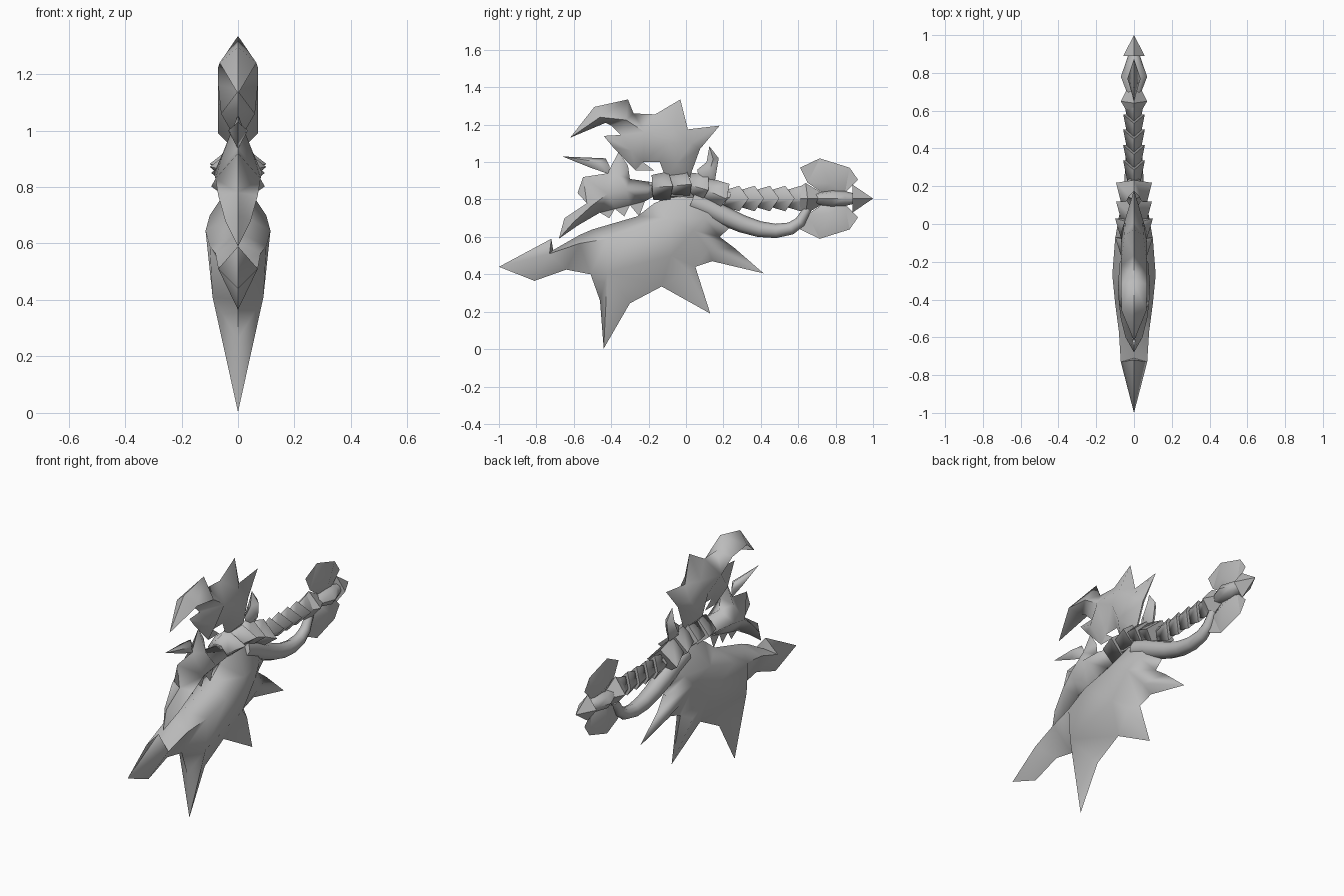
import bpy, bmesh, math
from mathutils import Vector
from mathutils.geometry import delaunay_2d_cdt

old = bpy.data.objects.get("Cube")
if old:
    bpy.data.objects.remove(old, do_unlink=True)

grey = bpy.data.materials.new("stone grey")
grey.use_nodes = True
grey.diffuse_color = (0.5, 0.5, 0.5, 1)
grey.node_tree.nodes["Principled BSDF"].inputs["Base Color"].default_value = (0.5, 0.5, 0.5, 1)


def finish(name, bm, angle):
    bmesh.ops.remove_doubles(bm, verts=bm.verts, dist=0.0005)
    bmesh.ops.recalc_face_normals(bm, faces=bm.faces)
    mesh = bpy.data.meshes.new(name)
    bm.to_mesh(mesh)
    bm.free()
    mesh.materials.append(grey)
    ob = bpy.data.objects.new(name, mesh)
    bpy.context.collection.objects.link(ob)
    bpy.ops.object.select_all(action='DESELECT')
    ob.select_set(True)
    bpy.context.view_layer.objects.active = ob
    bpy.ops.object.shade_smooth_by_angle(angle=math.radians(angle))


def blade(name, outline, ridges, angle=80):
    """Sharp outline in (y, z), swollen at ridge points (y, z, half width, joins).
    A join is an outline corner, or a negative count back to an earlier ridge point."""
    n = len(outline)
    pts = [Vector(p) for p in outline] + [Vector(r[:2]) for r in ridges]
    widths = [0] * n + [r[2] for r in ridges]
    edges = [(n + i, j if j >= 0 else n + i + j) for i, r in enumerate(ridges) for j in r[3:]]
    verts, _, faces, origin, _, _ = delaunay_2d_cdt(pts, edges, [list(range(n))], 1, 1e-5)
    bm = bmesh.new()
    for side in (1, -1):
        new = [bm.verts.new((side * max([widths[k] for k in o], default=0), v.x, v.y))
               for v, o in zip(verts, origin)]
        for f in faces:
            # a face lying wholly on the rim is shared by both sides
            if side == 1 or any(new[k].co.x for k in f):
                bm.faces.new([new[k] for k in f][::side])
    finish(name, bm, angle)


def loft(name, rings, sides=4, angle=30):
    """Rings of (y, z, half width, half height, forward sweep of the side corners)."""
    bm = bmesh.new()
    d = (Vector((0, *rings[-1][:2])) - Vector((0, *rings[0][:2]))).normalized()
    up = Vector((0, -d.z, d.y))
    loops = []
    for y, z, w, h, sweep in rings:
        loop = []
        for i in range(sides):
            a = math.tau * i / sides
            co = Vector((w * math.cos(a), y, z)) + up * h * math.sin(a) + d * sweep * abs(math.cos(a))
            loop.append(bm.verts.new(co))
        loops.append(loop)
    for a, b in zip(loops, loops[1:]):
        for i in range(sides):
            j = (i + 1) % sides
            bm.faces.new((a[i], a[j], b[j], b[i]))
    for loop in (loops[0], loops[-1]):
        bm.faces.new(loop)
    finish(name, bm, angle)


# Large lower blade
blade("lower_blade",
      [(-1, .44), (-.81, .365), (-.64, .425), (-.51, .4), (-.46, .26), (-.44, .003),
       (-.3, .245), (-.13, .335), (.13, .19), (.05, .44), (.14, .47), (.415, .405),
       (.26, .54), (.18, .6), (.235, .65), (.16, .78), (0, .85), (-.17, .78),
       (-.26, .71), (-.5, .64), (-.57, .61), (-.71, .53), (-.72, .59)],
      [(-.73, .51, .07, 0), (-.57, .565, .08, -1), (-.42, .59, .1, -1),
       (-.27, .645, .115, -1), (-.08, .7, .1, -1), (.1, .7, .065, -1, 14),
       (-.42, .41, .09, 5, -4), (-.08, .5, .085, -3), (.01, .42, .05, 8, -1),
       (.04, .635, .08, -4, 12), (.12, .53, .04, 11, -1)])

# Hooked upper blade
blade("upper_blade",
      [(-.62, 1.13), (-.43, 1.21), (-.4, 1.195), (-.35, 1.145), (-.44, 1.14), (-.39, 1.08),
       (-.27, .955), (-.17, .955), (-.23, 1), (-.14, 1), (-.11, .92), (.02, .92),
       (.075, 1.07), (.18, 1.195), (.01, 1.175), (-.03, 1.335), (-.165, 1.255),
       (-.28, 1.26), (-.31, 1.335), (-.49, 1.295)],
      [(-.46, 1.24, .065, 0), (-.32, 1.225, .07, -1, 18), (-.22, 1.16, .07, -1),
       (-.1, 1.1, .07, -1), (-.05, .99, .07, -1, 10, 11), (-.29, 1.06, .06, 4, 6, -3),
       (-.06, 1.18, .05, 15, -3), (.03, 1.1, .045, 13, -4)])

# Toothed beak between the blades
blade("beak",
      [(-.68, .59), (-.58, .66), (-.46, .73), (-.41, .7), (-.38, .75), (-.33, .71),
       (-.3, .77), (-.25, .71), (-.22, .79), (-.165, .82), (-.165, .89), (-.3, .91),
       (-.31, .98), (-.36, 1.055), (-.42, .94), (-.55, .92), (-.58, .835), (-.53, .78),
       (-.65, .7)],
      [(-.6, .68, .045, 0), (-.5, .77, .07, -1), (-.42, .83, .08, -1, 15),
       (-.32, .85, .085, -1), (-.2, .855, .075, -1), (-.36, .93, .05, 13, -3)])

# Horns
blade("front_horn", [(-.66, 1.03), (-.51, .97), (-.41, .935), (-.41, .98), (-.43, 1.02)],
      [(-.47, 1, .035, 0, 2)])
blade("rear_horn", [(.06, .96), (.07, .9), (.155, .9), (.175, 1.02), (.125, 1.085), (.11, 1.0)],
      [(.125, .95, .04), (.145, 1.015, .03, -1, 4)])

# Flared neck segments
neck = [(-.18, .865), (-.09, .87), (.01, .88), (.1, .855), (.2, .81)]
for i, (a, b) in enumerate(zip(neck, neck[1:])):
    loft(f"neck_segment_{i + 1}", [(*a, .065, .066, 0), (*b, .1 - .005 * (i > 1), .08, .02)], angle=85)

# Handle segments
for i in range(5):
    y = .2 + .082 * i
    loft(f"handle_segment_{i + 1}",
         [(y - .01, .805, .035, .04, .035), (y + .085, .805, .057, .068, .05)], angle=85)
loft("handle_core", [(-.2, .86, .04, .04, 0), (.1, .84, .04, .04, 0), (.25, .805, .033, .033, 0),
                     (.75, .805, .03, .03, 0)], 6)

# Pommel collar, grip bulb and point
loft("pommel_collar", [(.58, .805, .04, .045, .02), (.64, .805, .07, .083, .01),
                       (.72, .805, .035, .035, 0)])
loft("pommel_bulb", [(.69, .805, .035, .03, 0), (.78, .805, .07, .045, 0), (.85, .805, .045, .04, 0),
                     (.91, .805, .025, .025, 0)], 8, 50)
loft("pommel_point", [(.89, .805, .057, .075, 0), (1, .805, 0, 0, 0)])

# Paired pommel fins
fin = [(.61, .165), (.65, .085), (.73, .03), (.85, .03), (.92, .1), (.875, .165), (.715, .215)]
for name, s in (("upper_fin", 1), ("lower_fin", -1)):
    blade(name, [(y, .805 + s * h) for y, h in fin][::s], [(.77, .805 + s * .08, .035)])

# Curved guard tube under the handle
curve = bpy.data.curves.new("guard_tube", 'CURVE')
curve.dimensions = '3D'
curve.bevel_depth = .045
curve.bevel_resolution = 2
curve.use_fill_caps = True
path = [(.03, .79, 1.2), (.12, .755, 1.2), (.21, .71, 1.15), (.3, .67, 1.05), (.39, .642, .95),
        (.48, .632, .85), (.56, .645, .75), (.61, .68, .65), (.65, .75, .5)]
spline = curve.splines.new('POLY')
spline.points.add(len(path) - 1)
for p, (y, z, r) in zip(spline.points, path):
    p.co = (0, y, z, 1)
    p.radius = r
curve.materials.append(grey)
tube = bpy.data.objects.new("guard_tube", curve)
bpy.context.collection.objects.link(tube)
